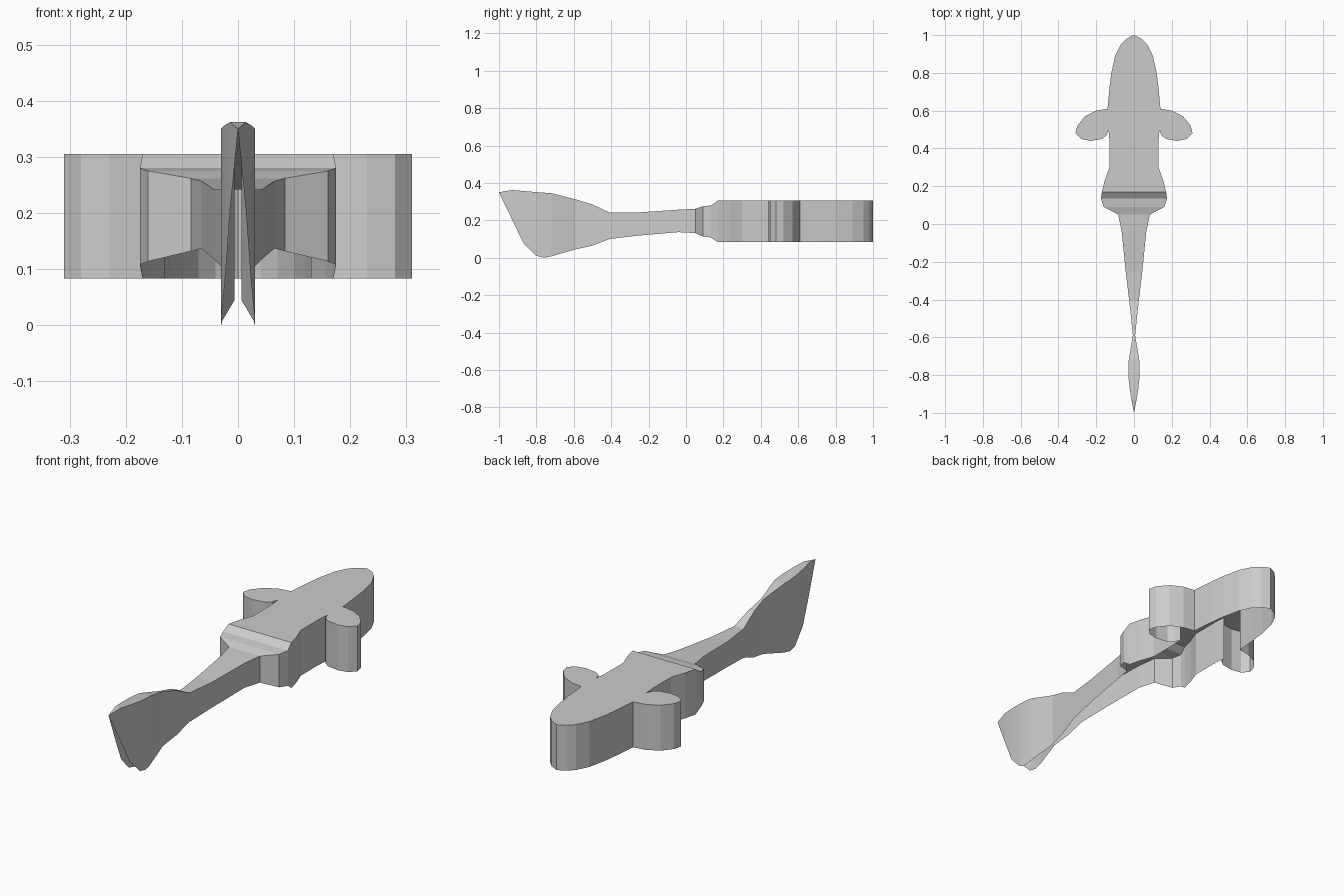
import bpy
import bmesh

default_cube = bpy.data.objects.get("Cube")
if default_cube:
    bpy.data.objects.remove(default_cube, do_unlink=True)

# Single plain colour
material = bpy.data.materials.new("plain_grey")
material.use_nodes = True
grey = (0.6, 0.6, 0.6, 1)
material.diffuse_color = grey
material.node_tree.nodes["Principled BSDF"].inputs["Base Color"].default_value = grey

HEAD_TOP = 0.305
HEAD_BOTTOM = 0.083

# Half outline of the flat head and side fins, from the nose backwards: x, y
head_outline = [
    (0, 1), (.04, .98), (.07, .95), (.1, .89), (.12, .8), (.13, .72), (.14, .61),
    (.2, .6), (.26, .57), (.3, .52), (.31, .48), (.28, .45), (.23, .44),
    (.17, .45), (.145, .47), (.135, .5), (.13, .44), (.13, .3), (.155, .23),
]

# Cross-sections of the hips, stem and tail fin: y, half width, top, bottom
tail_sections = [
    (.17, .17, HEAD_TOP, HEAD_BOTTOM),
    (.135, .175, .28, .108),
    (.09, .16, .275, .114),
    (.05, .084, .262, .132),
    (-.04, .065, .257, .137),
    (-.26, .043, .242, .118),
    (-.41, .025, .242, .1),
    (-.5, .015, .285, .065),
    (-.59, .006, .312, .045),
    (-.72, .028, .345, .008),
    (-.76, .03, .348, 0),
    (-.8, .03, .351, .01),
    (-.87, .023, .357, .08),
    (-.93, .014, .362, .205),
    (-1, 0, .35, .349),
]


def add_wall(mesh, chain):
    """Join a row of top and bottom vertex pairs with upright faces."""
    for (top, bottom), (next_top, next_bottom) in zip(chain, chain[1:]):
        mesh.faces.new((top, next_top, next_bottom, bottom))


def vertex_pair(mesh, x, y, top, bottom):
    return mesh.verts.new((x, y, top)), mesh.verts.new((x, y, bottom))


def build_shell():
    """Open-bottomed shell: flat head cap, sloping tail strips and side walls."""
    mesh = bmesh.new()
    chains = {}
    for side in (-1, 1):
        head = [vertex_pair(mesh, side * x, y, HEAD_TOP, HEAD_BOTTOM)
                for x, y in head_outline]
        tail = [vertex_pair(mesh, side * width, y, top, bottom)
                for y, width, top, bottom in tail_sections]
        add_wall(mesh, head + tail)
        chains[side] = (head, tail)

    # Head cap, ending at the hips
    left_head, left_tail = chains[1]
    right_head, right_tail = chains[-1]
    left_rim = [pair[0] for pair in left_head + left_tail[:1]]
    right_rim = [pair[0] for pair in right_head[1:] + right_tail[:1]]
    mesh.faces.new(left_rim + right_rim[::-1])

    # Strips along the top of the tail
    for i in range(len(tail_sections) - 1):
        mesh.faces.new((left_tail[i][0], left_tail[i + 1][0],
                        right_tail[i + 1][0], right_tail[i][0]))

    bmesh.ops.remove_doubles(mesh, verts=mesh.verts, dist=0.0001)
    bmesh.ops.recalc_face_normals(mesh, faces=mesh.faces)
    # Keep the cap facing up
    cap = max(mesh.faces, key=lambda face: len(face.verts))
    if cap.normal.z < 0:
        bmesh.ops.reverse_faces(mesh, faces=mesh.faces)
    return mesh


shell = build_shell()
data = bpy.data.meshes.new("fish_body")
shell.to_mesh(data)
shell.free()
data.materials.append(material)
fish_body = bpy.data.objects.new("fish_body", data)
bpy.context.collection.objects.link(fish_body)
